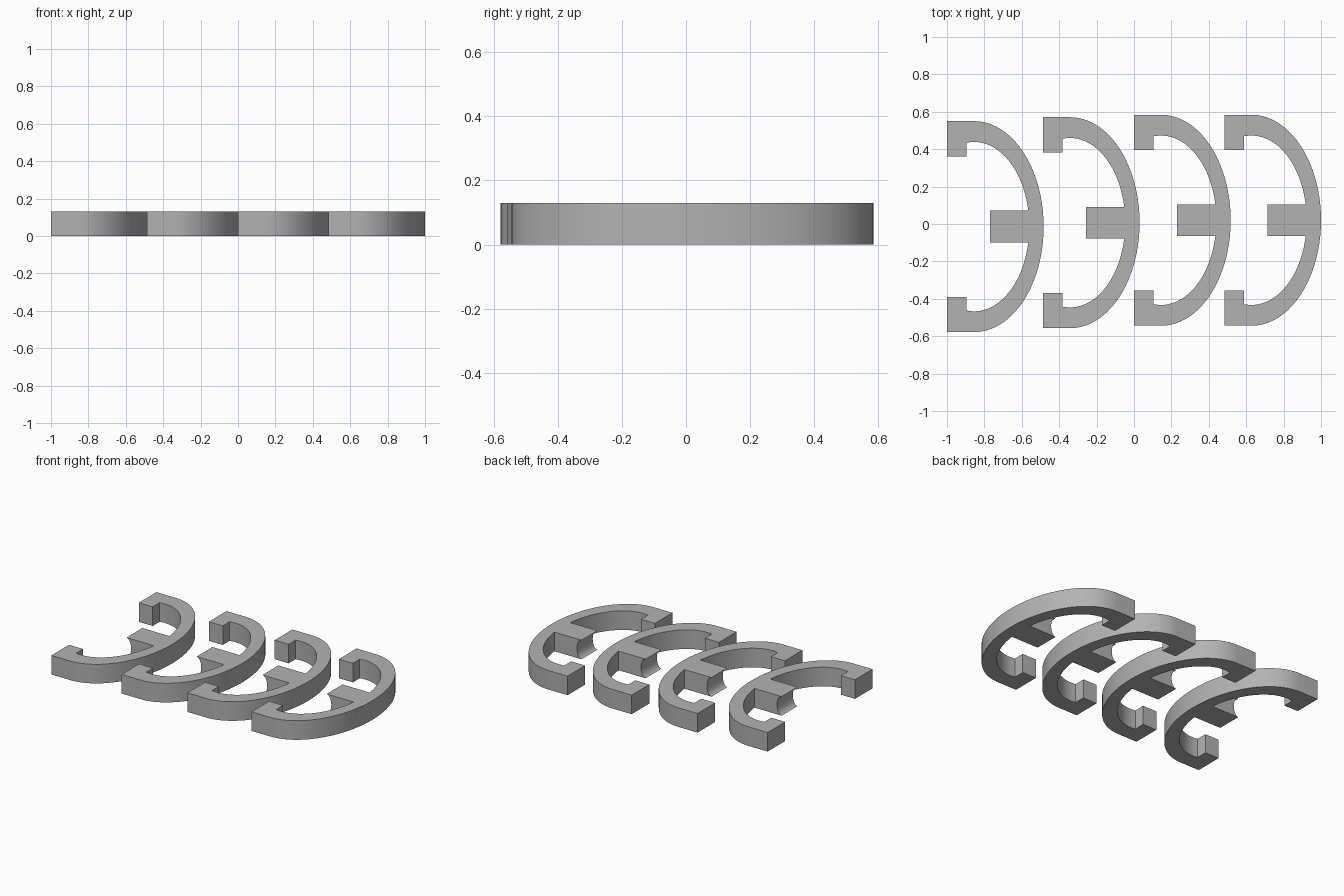
import bpy, bmesh, math

if "Cube" in bpy.data.objects:
    bpy.data.objects.remove(bpy.data.objects["Cube"])

HEIGHT = 0.13
grey = bpy.data.materials.new("plain grey")
grey.diffuse_color = (0.45, 0.45, 0.45, 1)
grey.use_nodes = True
grey.node_tree.nodes["Principled BSDF"].inputs["Base Color"].default_value = grey.diffuse_color


def prism(name, points, axis, depth, location):
    """Extrude a closed outline along the y or z axis."""
    bm = bmesh.new()
    place = (lambda a, b: (a, b, 0)) if axis == "z" else (lambda a, b: (a, 0, b))
    face = bm.faces.new([bm.verts.new(place(a, b)) for a, b in points])
    out = bmesh.ops.extrude_face_region(bm, geom=[face])
    move = (0, 0, depth) if axis == "z" else (0, depth, 0)
    bmesh.ops.translate(bm, vec=move,
                        verts=[v for v in out["geom"] if isinstance(v, bmesh.types.BMVert)])
    bmesh.ops.recalc_face_normals(bm, faces=bm.faces)
    mesh = bpy.data.meshes.new(name)
    bm.to_mesh(mesh)
    bm.free()
    mesh.materials.append(grey)
    obj = bpy.data.objects.new(name, mesh)
    bpy.context.collection.objects.link(obj)
    obj.location = location
    bpy.ops.object.select_all(action="DESELECT")
    obj.select_set(True)
    bpy.context.view_layer.objects.active = obj
    bpy.ops.object.shade_smooth_by_angle(angle=math.radians(30))
    return obj


def arc(cx, rx, ry, start, end, steps=40):
    """Points along part of an ellipse, angles in degrees."""
    angles = [math.radians(start + (end - start) * i / steps) for i in range(steps + 1)]
    return [(cx + rx * math.cos(a), ry * math.sin(a)) for a in angles]


# Curved bow with a square hook at both open ends
bow = [(0, 0.375), (0.105, 0.375), (0.105, 0.449)]
bow += arc(0.145, 0.295, 0.453, 92, -92)
bow += [(0.105, -0.449), (0.105, -0.375), (0, -0.375), (0, -0.564)]
bow += arc(0.145, 0.372, 0.564, -90, 90)
bow += [(0, 0.564)]

# Middle arm, with a free end hollowed from top to bottom
hollow = [(0.23 + 0.035 * math.sin(math.pi * i / 12),
           HEIGHT / 2 * (1 - math.cos(math.pi * i / 12))) for i in range(13)]
arm = hollow + [(0.45, HEIGHT), (0.45, 0)]

# Four hooks in a row
for i, (x, y) in enumerate([(-1, -0.014), (-0.487, 0.007), (0, 0.02), (0.483, 0.02)], 1):
    prism(f"bow_{i}", bow, "z", HEIGHT, (x, y, 0))
    prism(f"middle_arm_{i}", arm, "y", 0.17, (x, y - 0.085, 0))
